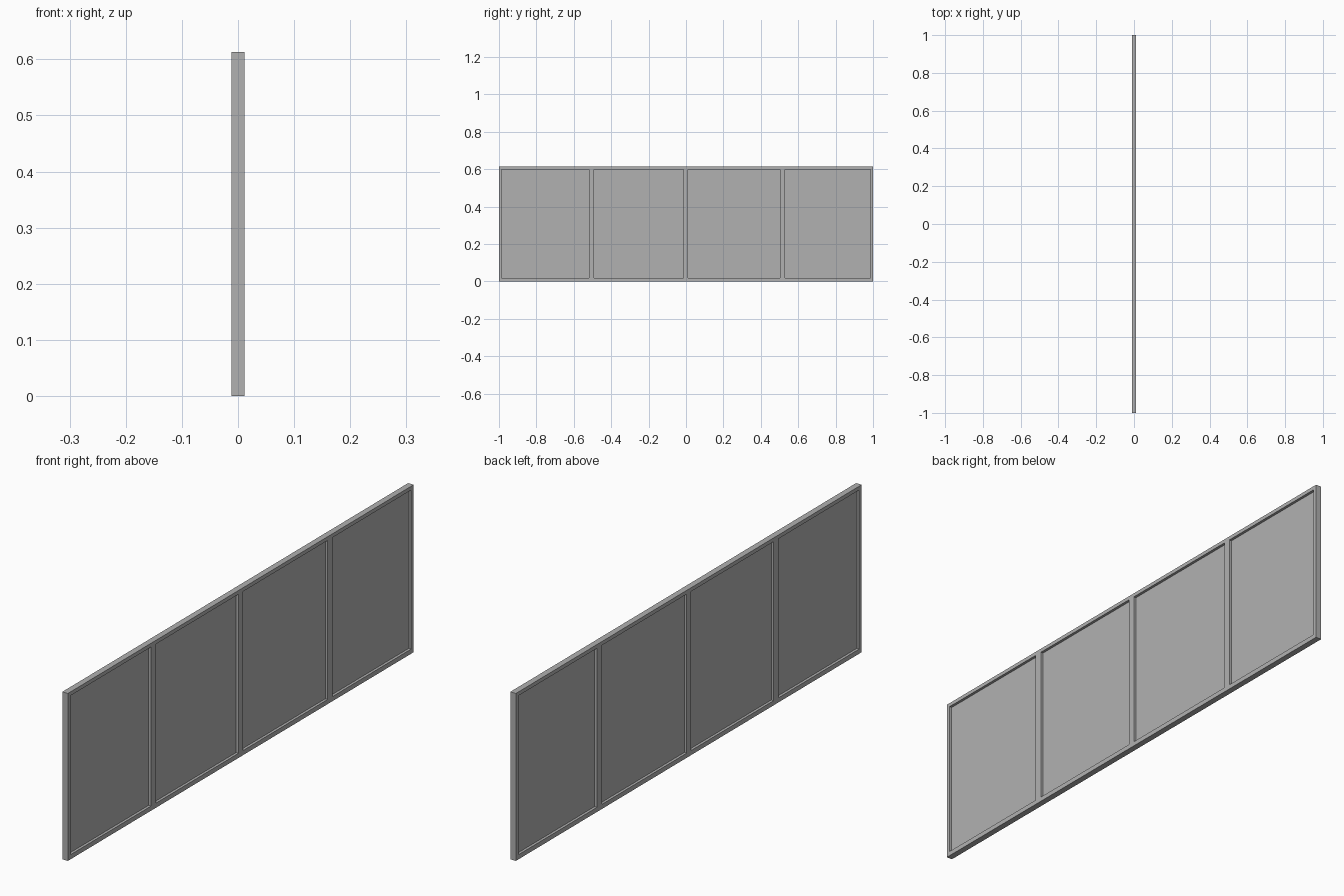
import bpy

if "Cube" in bpy.data.objects:
    bpy.data.objects.remove(bpy.data.objects["Cube"])

H = 0.613            # overall height
T = 0.0224           # frame thickness
PANE_T = 0.003       # thin panel, deeply recessed on both sides
Z0, Z1 = 0.017, 0.599
# y range of each opening
OPENINGS = [(-0.986, -0.519), (-0.491, -0.013), (0.012, 0.503), (0.530, 0.986)]

# darker grey for the whole model
grey = bpy.data.materials.new("dark_grey")
grey.diffuse_color = (0.44, 0.44, 0.44, 1)
grey.use_nodes = True
grey.node_tree.nodes["Principled BSDF"].inputs["Base Color"].default_value = grey.diffuse_color


def box(name, thick, y0, y1, z0, z1):
    bpy.ops.mesh.primitive_cube_add(size=1, location=(0, (y0 + y1) / 2, (z0 + z1) / 2))
    ob = bpy.context.object
    ob.name = name
    ob.scale = (thick, y1 - y0, z1 - z0)
    bpy.ops.object.transform_apply(location=False, rotation=False, scale=True)
    ob.data.materials.append(grey)
    return ob


# horizontal rails
box("bottom_rail", T, -1, 1, 0, Z0)
box("top_rail", T, -1, 1, Z1, H)

# end stiles and dividers fill the gaps between the openings
edges = [-1] + [y for pair in OPENINGS for y in pair] + [1]
names = ["end_stile_a", "divider_1", "divider_2", "divider_3", "end_stile_b"]
for i, name in enumerate(names):
    box(name, T, edges[2 * i], edges[2 * i + 1], Z0, Z1)

# thin panels recessed on both sides
for i, (y0, y1) in enumerate(OPENINGS):
    box(f"panel_{i + 1}", PANE_T, y0, y1, Z0, Z1)
